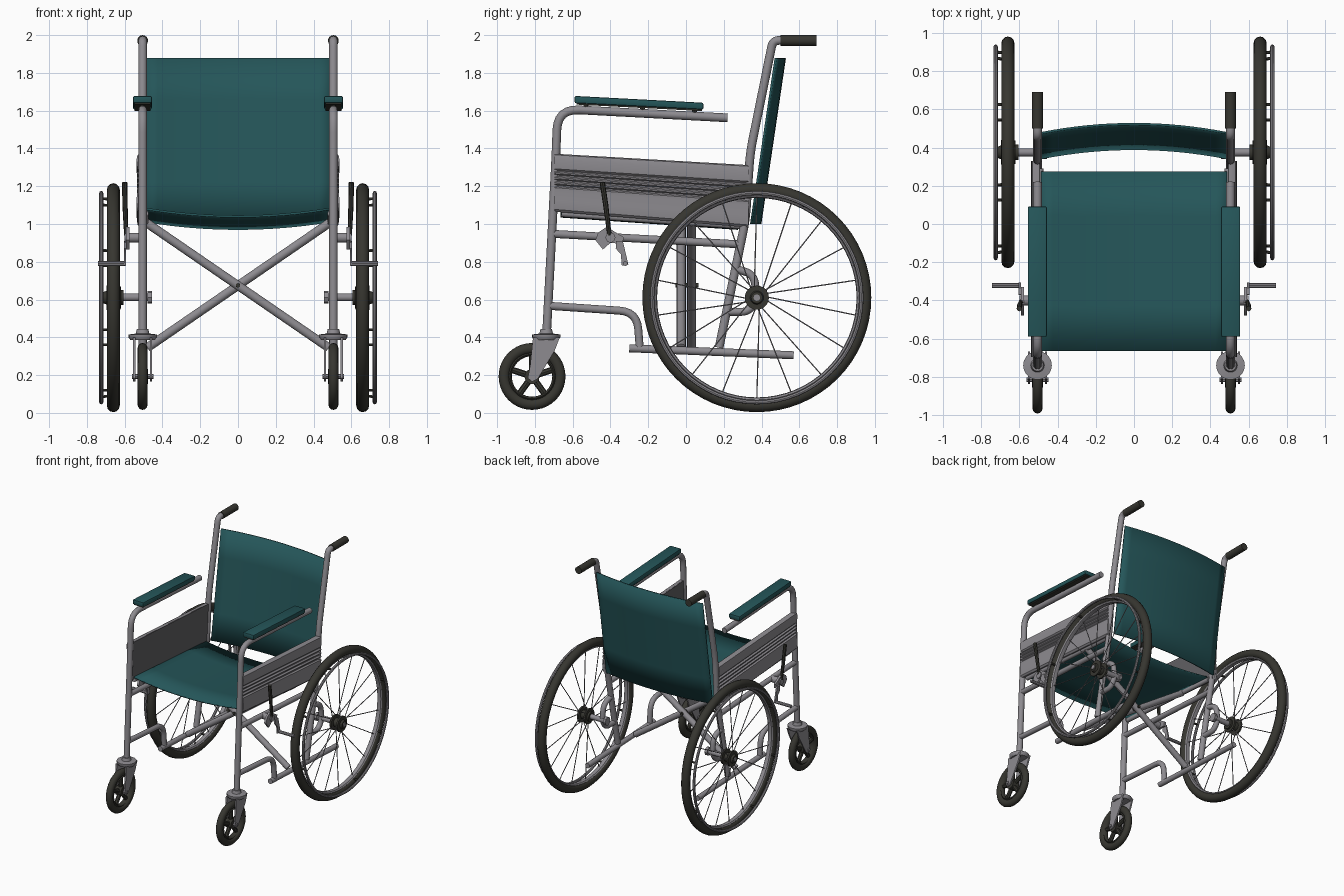
import bpy, bmesh, math
from mathutils import Vector as V

if "Cube" in bpy.data.objects:
    bpy.data.objects.remove(bpy.data.objects["Cube"])


def material(name, r, g, b):
    m = bpy.data.materials.new(name)
    m.diffuse_color = (r, g, b, 1)
    m.use_nodes = True
    m.node_tree.nodes["Principled BSDF"].inputs["Base Color"].default_value = m.diffuse_color
    return m


TEAL = material("teal vinyl", 0.018, 0.092, 0.100)
GREY = material("grey metal", 0.27, 0.26, 0.28)
SHADE = material("dark grey panel", 0.12, 0.117, 0.125)
BLACK = material("black rubber", 0.038, 0.037, 0.030)


def finish(name, bm, mat, mirror=True, angle=40):
    bmesh.ops.recalc_face_normals(bm, faces=bm.faces)
    me = bpy.data.meshes.new(name)
    bm.to_mesh(me)
    bm.free()
    me.materials.append(mat)
    me.shade_smooth()
    me.set_sharp_from_angle(angle=math.radians(angle))
    ob = bpy.data.objects.new(name, me)
    bpy.context.collection.objects.link(ob)
    if mirror:
        ob.modifiers.new("Mirror", 'MIRROR').use_mirror_merge = False
    return ob


def rounded(pts, rad, n=6):
    # replace corners of a path by smooth arcs
    out = [pts[0]]
    for a, b, c in zip(pts, pts[1:], pts[2:]):
        d1, d2 = a - b, c - b
        k = min(rad, d1.length * .48, d2.length * .48)
        p, q = b + d1.normalized() * k, b + d2.normalized() * k
        for i in range(n + 1):
            t = i / n
            out.append(p * (1 - t) ** 2 + b * 2 * t * (1 - t) + q * t * t)
    return out + [pts[-1]]


def tubes(name, paths, r, mat, mirror=True, sides=14, bend=0.08):
    # sweep a circle along each path; r may be a list, one radius per point
    bm = bmesh.new()
    for path in paths:
        pts = [V(p) for p in path]
        if not isinstance(r, list):
            pts = rounded(pts, bend)
        rings = []
        for i, p in enumerate(pts):
            t = (pts[min(i + 1, len(pts) - 1)] - pts[max(i - 1, 0)]).normalized()
            u = t.cross(V((0, 0, 1)) if abs(t.x) > .5 else V((1, 0, 0))).normalized()
            w = t.cross(u)
            rr = r[i] if isinstance(r, list) else r
            rings.append([bm.verts.new(p + rr * (u * math.cos(a) + w * math.sin(a)))
                          for a in (2 * math.pi * k / sides for k in range(sides))])
        for A, B in zip(rings, rings[1:]):
            for k in range(sides):
                j = (k + 1) % sides
                bm.faces.new((A[k], A[j], B[j], B[k]))
        bm.faces.new(rings[0])
        bm.faces.new(rings[-1])
    return finish(name, bm, mat, mirror)


def side_tube(name, yz, r=.023, mat=GREY, x=.505, bend=.08):
    return tubes(name, [[(x, y, z) for y, z in yz]], r, mat, bend=bend)


def ring(name, c, radius, rx, rr, mat, seg=64, sides=12):
    # wheel ring around the x axis with an elliptical section
    bm = bmesh.new()
    R = []
    for i in range(seg):
        a = 2 * math.pi * i / seg
        R.append([])
        for k in range(sides):
            b = 2 * math.pi * k / sides
            d = radius + rr * math.cos(b)
            R[-1].append(bm.verts.new((c[0] + rx * math.sin(b), c[1] + d * math.cos(a), c[2] + d * math.sin(a))))
    for i in range(seg):
        A, B = R[i], R[(i + 1) % seg]
        for k in range(sides):
            bm.faces.new((A[k], A[k - 1], B[k - 1], B[k]))
    return finish(name, bm, mat)


def plate(name, yz, x0, x1, mat, bevel=0):
    # flat outline in the side plane, given thickness along x
    bm = bmesh.new()
    f = bm.faces.new([bm.verts.new((x0, y, z)) for y, z in yz])
    ext = bmesh.ops.extrude_face_region(bm, geom=[f])["geom"]
    bmesh.ops.translate(bm, vec=(x1 - x0, 0, 0), verts=[g for g in ext if isinstance(g, bmesh.types.BMVert)])
    if bevel:
        bmesh.ops.bevel(bm, geom=bm.edges[:], offset=bevel, segments=2, affect='EDGES', profile=.5)
    return finish(name, bm, mat)


def sheet(name, fn, mat, n=16, m=4):
    # sagging fabric sheet, fn(u in -1..1, v in 0..1)
    bm = bmesh.new()
    g = [[bm.verts.new(fn(2 * i / n - 1, j / m)) for i in range(n + 1)] for j in range(m + 1)]
    for j in range(m):
        for i in range(n):
            bm.faces.new((g[j][i], g[j][i + 1], g[j + 1][i + 1], g[j + 1][i]))
    ob = finish(name, bm, mat, mirror=False)
    s = ob.modifiers.new("Solidify", 'SOLIDIFY')
    s.thickness, s.offset = .012, 0
    return ob


def polar(c, x, r, a):
    return (x, c[1] + r * math.cos(a), c[2] + r * math.sin(a))


# seat and backrest
sheet("seat", lambda u, v: (.487 * u, -.665 + .94 * v, 1.08 - .065 * v - .04 * (1 - u * u)), TEAL)
sheet("backrest", lambda u, v: (.487 * u, .345 + .13 * v + .048 * (1 - u * u), 1.0 + .878 * v), TEAL)

# side frames
side_tube("front_post_and_arm", [(-.738, .42), (-.688, 1.37), (-.68, 1.61), (.22, 1.562)], bend=.12)
side_tube("rear_post", [(.175, .345), (.315, 1.02), (.34, 1.38), (.46, 1.972), (.53, 1.972)], bend=.07)
side_tube("push_grip", [(.50, 1.971), (.69, 1.971)], .029, BLACK)
side_tube("middle_rail", [(-.71, .948), (.29, .892)], .021)
side_tube("base_rail", [(-.30, .342), (.57, .305)], .021)
side_tube("front_lower_rail", [(-.73, .567), (-.26, .535), (-.245, .345)], .021, bend=.1)
side_tube("seat_rail", [(-.66, 1.055), (.29, .99)], .018, x=.492)
side_tube("axle_bracket", [(.25, .765), (.36, .735), (.375, .60), (.33, .535), (.205, .535)], .021, bend=.06)
tubes("wheel_axle", [[(.465, .375, .612), (.63, .375, .612)]], .021, GREY)
tubes("axle_nut", [[(.455, .375, .612), (.478, .375, .612)]], .034, GREY, sides=8)

# folding cross brace
for i, s in enumerate((1, -1)):
    y = -.025 + .055 * i
    tubes("cross_brace_%d" % (i + 1), [[(-.49 * s, y, 1.01), (.48 * s, y, .345)]], .024, GREY, mirror=False)
tubes("cross_bolt", [[(0, -.055, .675), (0, .065, .675)]], .012, BLACK, mirror=False)

# ribbed side panel
prof = [(.52, 0), (.532, .02), (.537, .10), (.532, .26), (.522, .29)]
prof += [(.534 if k % 4 in (1, 2) else .522, .30 + .022 * k) for k in range(15)]
prof += [(.532, .64), (.538, .80), (.532, .96), (.52, 1)]
bm = bmesh.new()
cols = []
for y, zt, zb in ((-.695, 1.372, 1.065), (.33, 1.312, .982)):
    cols.append([bm.verts.new((x, y, zt + (zb - zt) * t)) for x, t in [(.497, 0)] + prof + [(.497, 1)]])
A, B = cols
for k in range(len(A)):
    bm.faces.new((A[k - 1], A[k], B[k], B[k - 1]))
bm.faces.new(A)
bm.faces.new(B)
finish("side_panel", bm, GREY, angle=30)
plate("side_panel_lining", [(-.695, 1.371), (.33, 1.311), (.33, .983), (-.695, 1.066)], .492, .4975, SHADE)

# arm pads
plate("arm_pad", [(-.59, 1.64), (-.59, 1.678), (.092, 1.642), (.092, 1.606)], .456, .556, TEAL, .008)
plate("arm_pad_base", [(-.58, 1.632), (-.58, 1.642), (.085, 1.608), (.085, 1.598)], .464, .548, BLACK)
tubes("arm_pad_screws", [[(.505, y, 1.58 - .052 * y), (.505, y, 1.62 - .052 * y)] for y in (-.53, -.23, .045)],
      .013, BLACK, sides=8)

# large wheels
W = (.66, .375, .610)
ring("large_tyre", W, .572, .034, .034, BLACK)
ring("large_rim", W, .541, .022, .013, GREY, sides=8)
ring("hand_rim", (.724, W[1], W[2]), .554, .011, .011, GREY, sides=8)
n = 18
tubes("wheel_spokes", [[polar(W, .625 if i % 2 else .685, .03, 2 * math.pi * (i + .5) / n + (.5 if i % 4 < 2 else -.5)),
                        polar(W, .66, .54, 2 * math.pi * (i + .5) / n)] for i in range(n)], .0035, GREY, sides=5)
tubes("hand_rim_pegs", [[polar(W, .665, .546, 2 * math.pi * (i + .4) / 8),
                         polar(W, .724, .552, 2 * math.pi * (i + .4) / 8)] for i in range(8)], .008, BLACK, sides=6)
tubes("wheel_hub", [[(x, W[1], W[2]) for x in (.605, .62, .621, .635, .636, .68, .681, .695, .696, .712)]],
      [.04, .04, .062, .062, .035, .035, .064, .064, .036, .03], BLACK, sides=20)
tubes("hub_cap", [[(.70, W[1], W[2]), (.718, W[1], W[2])]], .018, GREY, sides=8)

# front castors
C = (.505, -.815, .193)
ring("castor_tyre", C, .148, .027, .029, BLACK, seg=40)
ring("castor_rim", C, .117, .021, .010, BLACK, seg=40, sides=8)
tubes("castor_spokes", [[polar(C, .505, .02, 2 * math.pi * (i + .25) / 5),
                         polar(C, .505, .122, 2 * math.pi * (i + .25) / 5)] for i in range(5)], .017, BLACK, sides=8)
tubes("castor_hub", [[(.477, C[1], C[2]), (.533, C[1], C[2])]], .04, BLACK)
tubes("castor_axle", [[(.448, C[1], C[2]), (.562, C[1], C[2])]], .013, GREY, sides=8)
fork = [(-.81, .40), (-.668, .40), (-.695, .33), (-.785, .18), (-.815, .165), (-.838, .185), (-.825, .25)]
for nm, x in (("inner", .455), ("outer", .543)):
    plate("castor_fork_" + nm, fork, x, x + .012, GREY)
tubes("castor_crown", [[(.505, -.74, z) for z in (.385, .40, .415, .42, .445)]],
      [.064, .075, .075, .036, .03], GREY, sides=20)

# brakes
plate("brake_bracket", [(-.48, .915), (-.465, .955), (-.42, .985), (-.33, .93), (-.335, .895), (-.40, .90), (-.44, .865)],
      .575, .592, GREY)
tubes("brake_clamp", [[(.505, -.40, .928), (.60, -.40, .928)]], .026, GREY)
tubes("brake_lever", [[(.592, -.405, .94), (.598, -.425, 1.10), (.60, -.443, 1.22)]], [.011, .014, .014], BLACK, sides=8)
plate("brake_arm", [(-.37, .91), (-.335, .91), (-.325, .87), (-.305, .785), (-.34, .78), (-.345, .84), (-.372, .87)],
      .592, .604, GREY)
tubes("brake_shoe", [[(.595, -.322, .79), (.742, -.322, .79)]], .013, GREY, sides=8)
